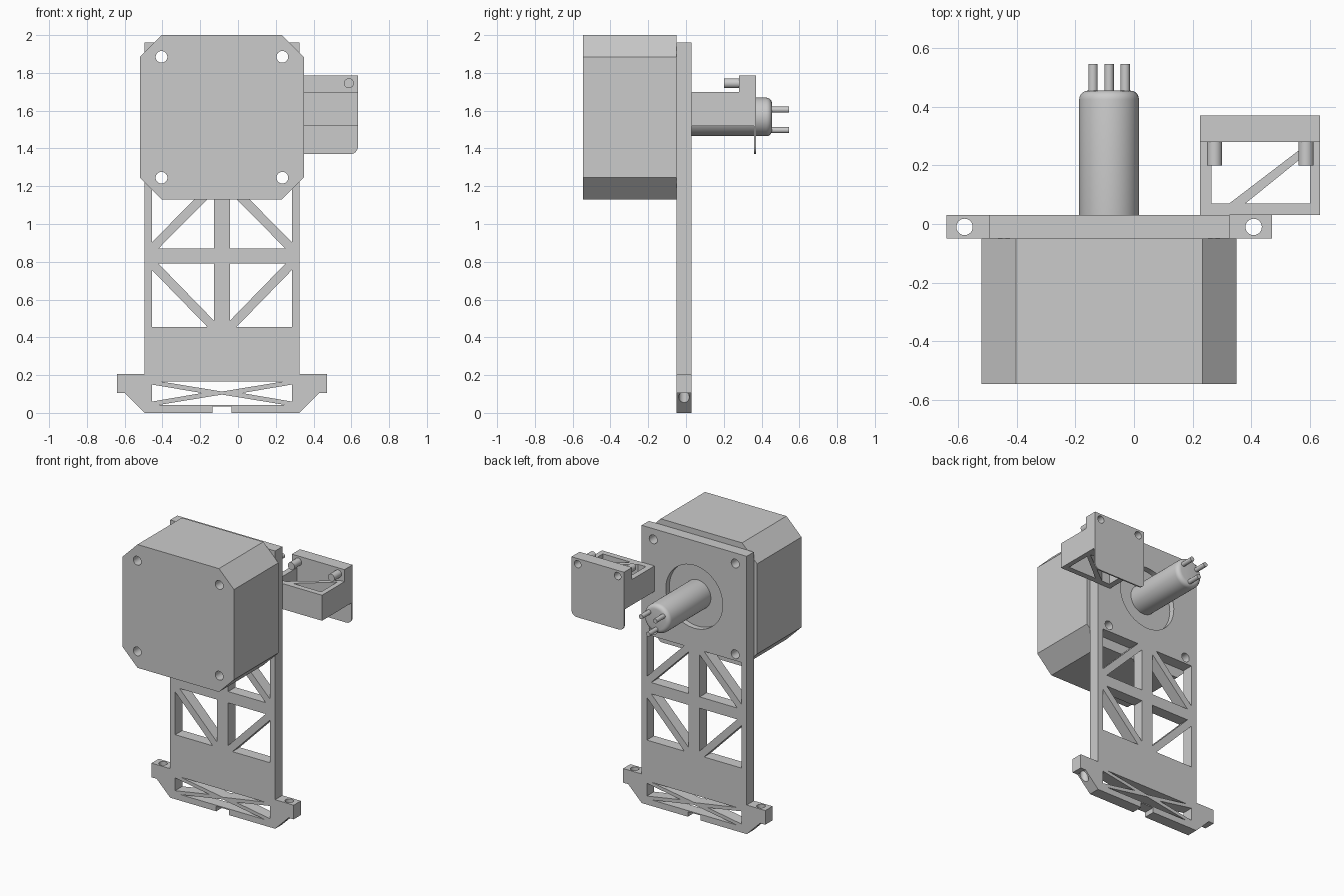
import bpy, bmesh
from math import cos, sin, pi

if "Cube" in bpy.data.objects:
    bpy.data.objects.remove(bpy.data.objects["Cube"])

CX, CZ = -0.085, 1.565          # motor axis


def circle(u, v, r, n=32):
    return [(u + r * cos(2 * pi * i / n), v + r * sin(2 * pi * i / n)) for i in range(n)]


def mesh_object(name, prisms):
    """prisms: list of (profile points, extrusion axis, low, high)."""
    place = {'x': lambda u, v, w: (w, u, v),
             'y': lambda u, v, w: (u, w, v),
             'z': lambda u, v, w: (u, v, w)}
    bm = bmesh.new()
    for pts, axis, lo, hi in prisms:
        a = [bm.verts.new(place[axis](u, v, lo)) for u, v in pts]
        b = [bm.verts.new(place[axis](u, v, hi)) for u, v in pts]
        bm.faces.new(a)
        bm.faces.new(b[::-1])
        for i in range(len(a)):
            j = (i + 1) % len(a)
            bm.faces.new((a[j], a[i], b[i], b[j]))
    bmesh.ops.recalc_face_normals(bm, faces=bm.faces)
    me = bpy.data.meshes.new(name)
    bm.to_mesh(me)
    bm.free()
    ob = bpy.data.objects.new(name, me)
    bpy.context.collection.objects.link(ob)
    return ob


def activate(ob):
    bpy.ops.object.select_all(action='DESELECT')
    ob.select_set(True)
    bpy.context.view_layer.objects.active = ob


def cut(ob, prisms):
    cutter = mesh_object("cutter", prisms)
    cutter.hide_render = True
    mod = ob.modifiers.new("cut", 'BOOLEAN')
    mod.operation, mod.solver, mod.object = 'DIFFERENCE', 'EXACT', cutter
    activate(ob)
    bpy.ops.object.modifier_apply(modifier=mod.name)
    bpy.data.objects.remove(cutter)


def smooth(ob):
    activate(ob)
    bpy.ops.object.shade_smooth_by_angle(angle=0.6)


def mirrored(pts):
    return [(2 * CX - u, v) for u, v in pts]


screw_holes = [(circle(CX + sx * 0.32, CZ + sz * 0.32, 0.031), 'y', -1, 1)
               for sx in (-1, 1) for sz in (-1, 1)]

# motor body: square with chamfered corners, four through holes
h, c = 0.435, 0.318
octagon = [(-h, -c), (-c, -h), (c, -h), (h, -c), (h, c), (c, h), (-c, h), (-h, c)]
motor = mesh_object("motor_body", [([(CX + u, CZ + v) for u, v in octagon], 'y', -0.545, -0.05)])
cut(motor, screw_holes)
smooth(motor)

# raised ring boss on the motor face, seated in the plate
smooth(mesh_object("motor_boss", [(circle(CX, CZ, 0.222, 64), 'y', -0.055, -0.01)]))

# mounting plate with foot, outlined as one half and mirrored
half = [(-0.135, 0.035), (-0.135, 0), (-0.495, 0), (-0.6, 0.105), (-0.64, 0.105),
        (-0.64, 0.205), (-0.495, 0.205), (-0.495, 1.96)]
plate = mesh_object("mounting_plate", [(half + mirrored(half)[::-1], 'y', -0.05, 0.03)])

# truss windows: each is two triangles either side of a diagonal bar
L, R, g = -0.455, -0.128, 0.034
windows = []
for flat, inner in ((0.87, 1.20), (0.79, 0.455)):
    s = g if inner > flat else -g
    windows += [[(L, flat + s), (L, inner), (R - g, inner)],
                [(L + g, flat), (R, flat), (R, inner - s)]]
# foot window with crossed bars
windows.append([(L, 0.06), (L, 0.15), (-0.19, 0.105)])
windows += [mirrored(w) for w in windows]
windows += [[(-0.415, z), (0.245, z), (CX, a)] for z, a in ((0.167, 0.113), (0.043, 0.097))]
cut(plate, [(w, 'y', -1, 1) for w in windows] + screw_holes
    + [(circle(CX, CZ, 0.222, 64), 'y', -1, 1)])
# vertical bolt holes in the foot ears
cut(plate, [(circle(x, -0.01, 0.028), 'z', -1, 0.5) for x in (-0.578, 0.408)])
smooth(plate)

# shaft with rounded end
shaft = mesh_object("shaft", [(circle(CX, CZ + 0.002, 0.102, 64), 'y', -0.05, 0.455)])
bev = shaft.modifiers.new("round", 'BEVEL')
bev.width, bev.segments, bev.limit_method = 0.03, 5, 'ANGLE'
activate(shaft)
bpy.ops.object.modifier_apply(modifier=bev.name)
smooth(shaft)

# three pins on the shaft end
for i, (dx, dz) in enumerate(((-0.055, 0.04), (0.055, 0.04), (0, -0.068))):
    smooth(mesh_object(f"pin_{i + 1}", [(circle(CX + dx, CZ + dz, 0.016, 20), 'y', 0.44, 0.545)]))

# side bracket: open box with a taller rear block
profile = [(0.03, 1.52), (0.36, 1.52), (0.36, 1.785), (0.28, 1.785), (0.28, 1.70), (0.03, 1.70)]
bracket = mesh_object("side_bracket", [(profile, 'x', 0.225, 0.635)])
lug_holes = [(circle(x, 1.745, 0.026), 'y', 0.2, 1) for x in (0.275, 0.587)]
cut(bracket, lug_holes + [
    ([(0.265, 0.07), (0.325, 0.07), (0.6, 0.28), (0.265, 0.28)], 'z', 1, 1.73),
    ([(0.38, 0.07), (0.6, 0.07), (0.6, 0.248)], 'z', 1, 1.73)])
smooth(bracket)

# thin rear panel with rounded lower corners
r = 0.04
corner = [(0.225 + r - r * cos(a * pi / 12), 1.37 + r - r * sin(a * pi / 12)) for a in range(7)]
left = [(0.225, 1.785)] + corner
panel = mesh_object("rear_panel", [(left + [(0.86 - u, v) for u, v in left[::-1]], 'y', 0.36, 0.37)])
cut(panel, lug_holes)
smooth(panel)
